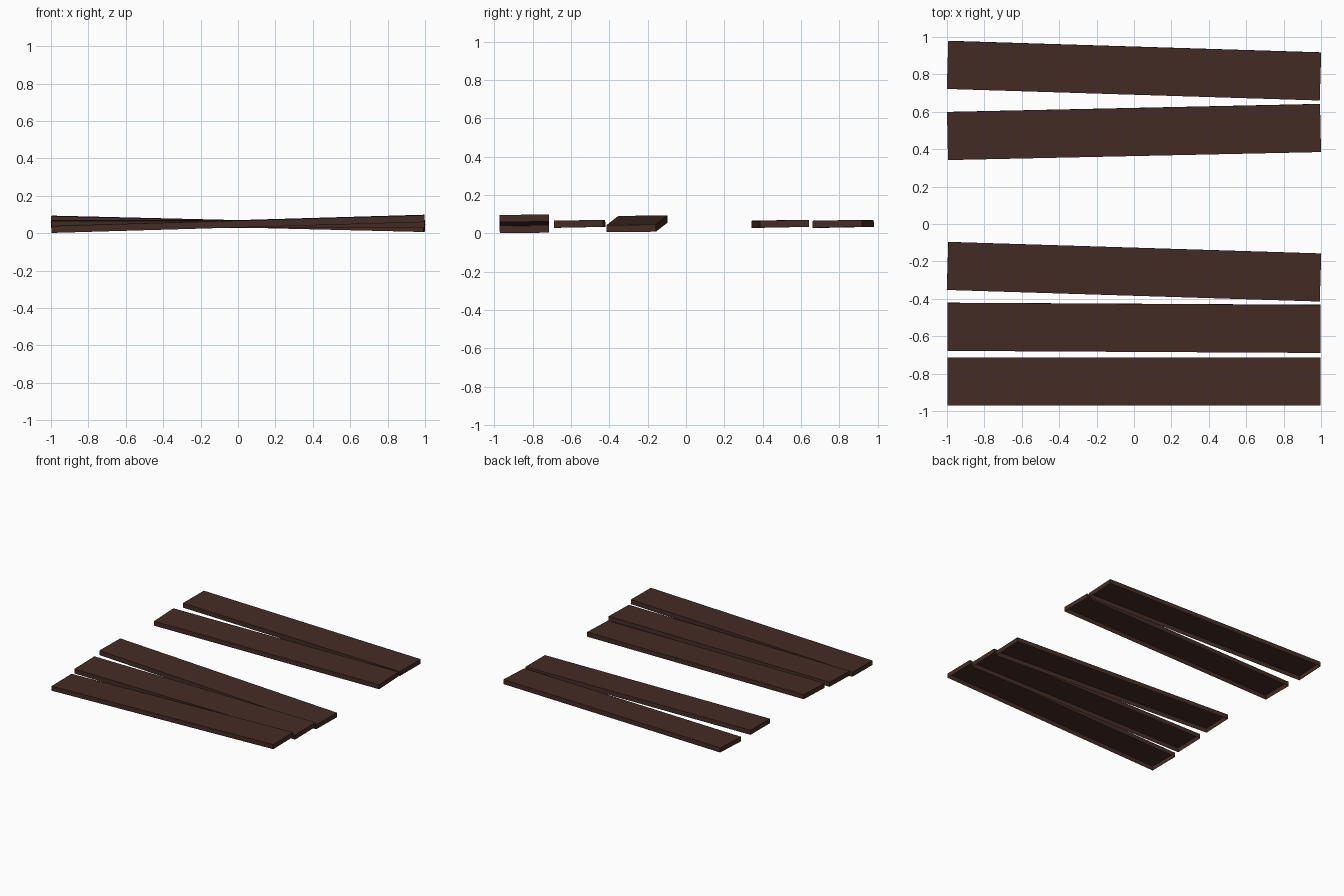
import bpy, bmesh
from mathutils import Matrix, Euler

if "Cube" in bpy.data.objects:
    bpy.data.objects.remove(bpy.data.objects["Cube"])

LENGTH, WIDTH, THICK = 1.995, 0.257, 0.037

wood = bpy.data.materials.new("dark brown wood")
wood.diffuse_color = (0.058, 0.025, 0.018, 1)
wood.use_nodes = True
wood.node_tree.nodes["Principled BSDF"].inputs["Base Color"].default_value = wood.diffuse_color


def plank(name, y, yaw, tilt, roll=0.018, z=0.05):
    """Thin board, open underneath, rotated about its centre."""
    bm = bmesh.new()
    bmesh.ops.create_cube(bm, size=1)
    bottom = [f for f in bm.faces if f.normal.z < -0.9]
    bmesh.ops.delete(bm, geom=bottom, context='FACES_ONLY')
    bmesh.ops.scale(bm, vec=(LENGTH, WIDTH, THICK), verts=bm.verts)
    turn = Euler((roll, tilt, yaw)).to_matrix().to_4x4()
    bmesh.ops.transform(bm, matrix=Matrix.Translation((0, y, z)) @ turn, verts=bm.verts)
    mesh = bpy.data.meshes.new(name)
    bm.to_mesh(mesh)
    bm.free()
    mesh.materials.append(wood)
    obj = bpy.data.objects.new(name, mesh)
    bpy.context.collection.objects.link(obj)


# Loosely laid floor boards, front to back: y, yaw, tilt along the length
boards = [
    (-0.843, 0.0, -0.029),
    (-0.555, -0.0055, 0.0),
    (-0.255, -0.031, 0.024),
    (0.492, 0.0215, 0.0),
    (0.820, -0.031, 0.0),
]
for i, (y, yaw, tilt) in enumerate(boards, 1):
    plank(f"floor_board_{i}", y, yaw, tilt, roll=0.01 if tilt else 0.02)
